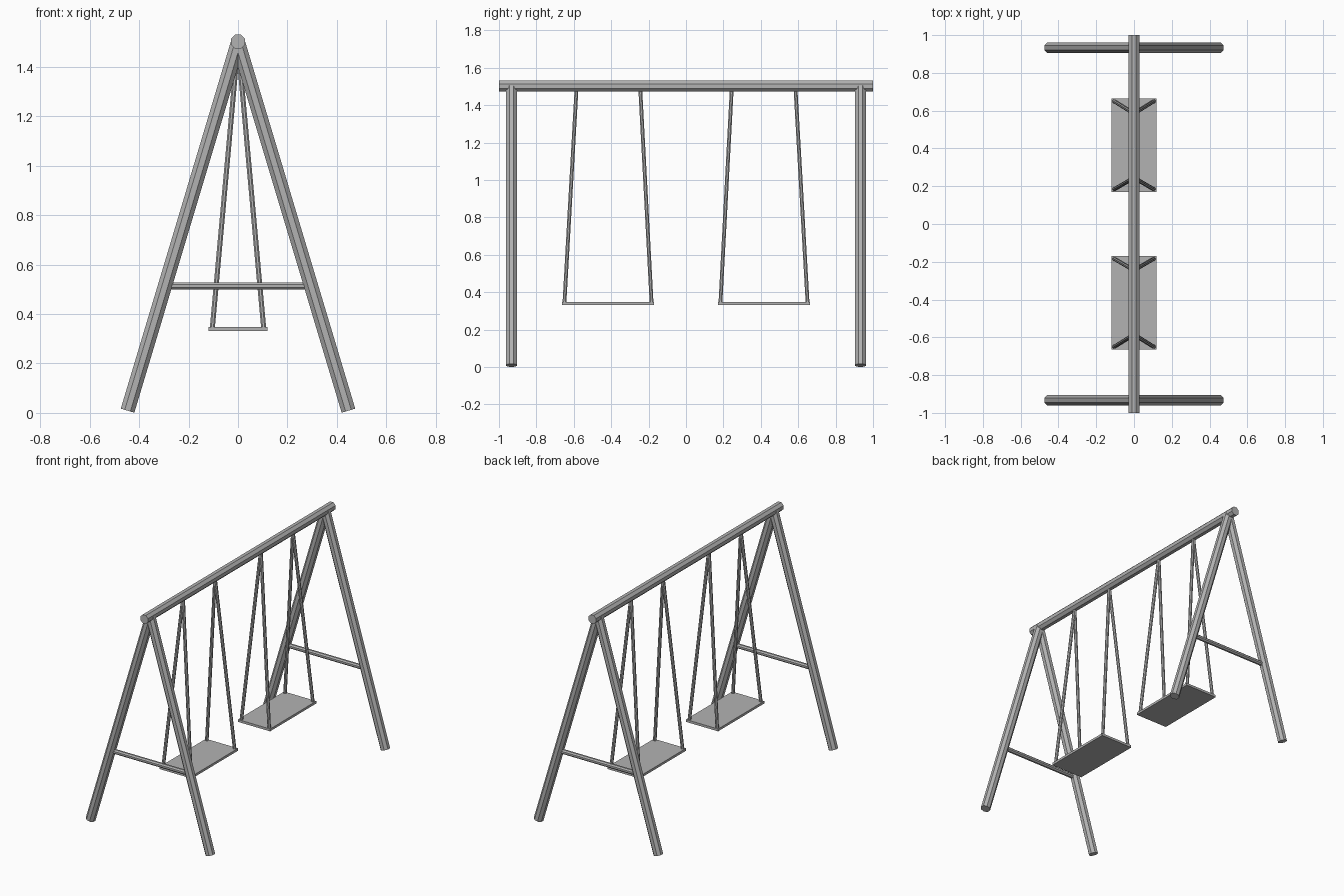
import bpy, bmesh, math
from mathutils import Vector, Matrix

if "Cube" in bpy.data.objects:
    bpy.data.objects.remove(bpy.data.objects["Cube"])

steel = bpy.data.materials.new("grey_steel")
steel.diffuse_color = (0.45, 0.45, 0.45, 1)
steel.use_nodes = True
steel.node_tree.nodes["Principled BSDF"].inputs["Base Color"].default_value = steel.diffuse_color


def finish(bm, name):
    mesh = bpy.data.meshes.new(name)
    bm.to_mesh(mesh)
    bm.free()
    mesh.materials.append(steel)
    obj = bpy.data.objects.new(name, mesh)
    bpy.context.collection.objects.link(obj)
    return obj


def rod(name, start, end, radius, ref=(0, 1, 0), sides=8):
    """Faceted rod between two points, with a flat side facing ref."""
    a, b = Vector(start), Vector(end)
    d = (b - a).normalized()
    u = Vector(ref).cross(d).normalized()
    v = d.cross(u)
    frame = Matrix((u, v, d)).transposed().to_4x4()
    place = (Matrix.Translation((a + b) / 2) @ frame
             @ Matrix.Rotation(math.pi / sides, 4, 'Z'))
    bm = bmesh.new()
    bmesh.ops.create_cone(bm, cap_ends=True, segments=sides, radius1=radius,
                          radius2=radius, depth=(b - a).length, matrix=place)
    return finish(bm, name)


def box(name, center, size):
    bm = bmesh.new()
    bmesh.ops.create_cube(bm, size=1, matrix=Matrix.Translation(center)
                          @ Matrix.Diagonal((*size, 1)))
    return finish(bm, name)


# Top beam
rod("top_beam", (0, -1, 1.502), (0, 1, 1.502), 0.031, ref=(0, 0, 1))

for side, label in ((-1, "front"), (1, "back")):
    # A-frame legs and brace
    y = side * 0.933
    for sx, hand in ((-1, "left"), (1, "right")):
        rod(f"{label}_{hand}_leg", (sx * 0.447, y, 0.009), (0, y, 1.5), 0.031)
    rod(f"{label}_brace", (-0.285, y, 0.514), (0.285, y, 0.514), 0.0155)

    # Swing seat
    box(f"{label}_seat", (0, side * 0.417, 0.339), (0.24, 0.493, 0.016))

    # Hanging rods, meeting in pairs at the beam
    for low, high, pos in ((0.184, 0.245, "inner"), (0.65, 0.585, "outer")):
        for sx, hand in ((-1, "left"), (1, "right")):
            rod(f"{label}_{pos}_{hand}_hanger", (sx * 0.104, side * low, 0.342),
                (0, side * high, 1.495), 0.011)
